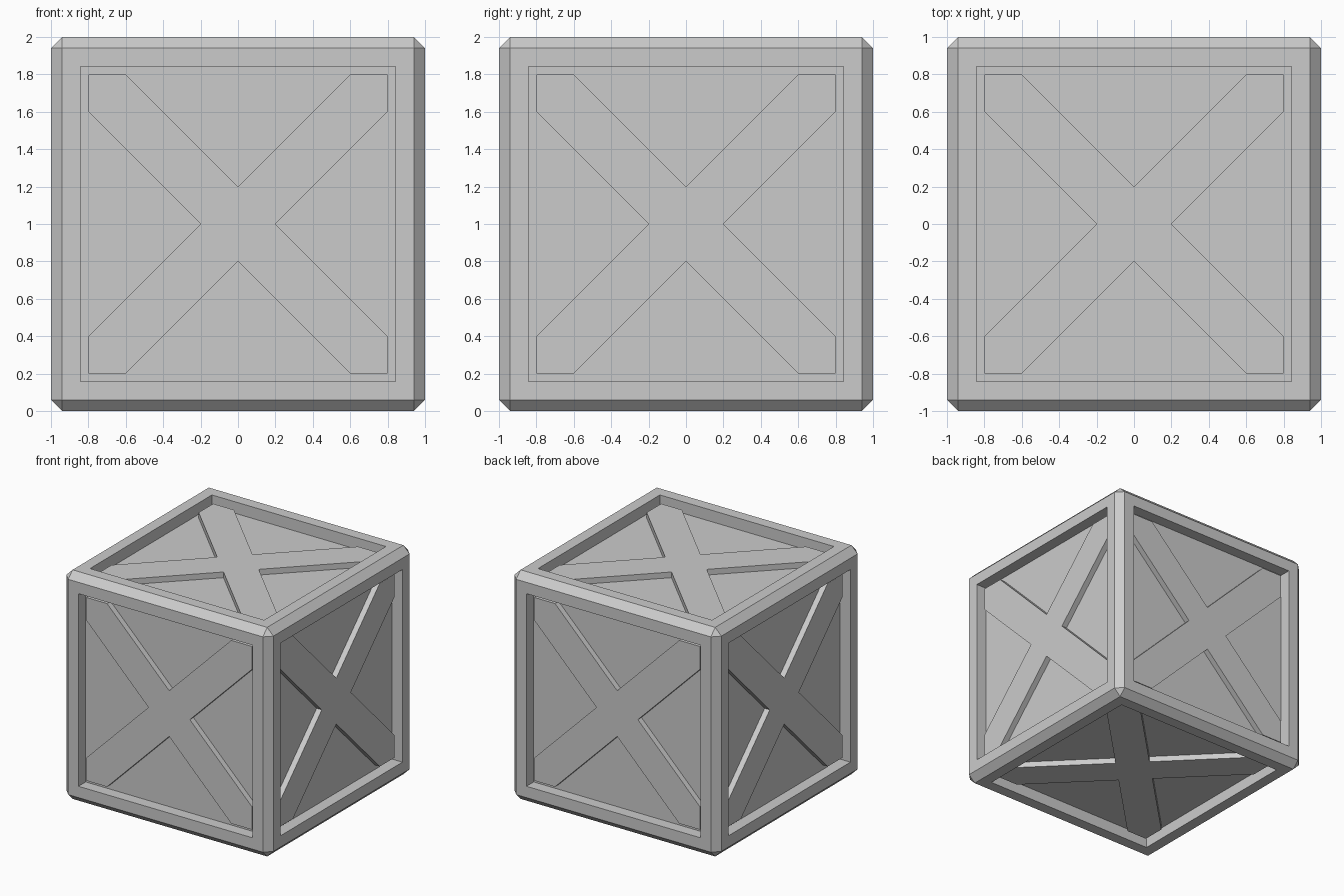
import bpy
import bmesh
from mathutils import Matrix, Vector

HALF = 1.0            # half of the crate side
CHAMFER = 0.06        # bevel along every edge
OPENING = 0.8         # half size of the recessed panels
PANEL_DEPTH = 0.1
BRACE_DEPTH = 0.05
BRACE_CUT = 0.2       # half of the brace width, measured along an axis

default = bpy.data.objects.get("Cube")
if default:
    bpy.data.objects.remove(default, do_unlink=True)

grey = bpy.data.materials.new("light_grey")
grey.use_nodes = True
grey.diffuse_color = (0.6, 0.6, 0.6, 1)
grey.node_tree.nodes["Principled BSDF"].inputs["Base Color"].default_value = grey.diffuse_color


def add_object(name, bm):
    bmesh.ops.recalc_face_normals(bm, faces=bm.faces)
    mesh = bpy.data.meshes.new(name)
    bm.to_mesh(mesh)
    bm.free()
    mesh.materials.append(grey)
    obj = bpy.data.objects.new(name, mesh)
    obj.location.z = HALF
    bpy.context.collection.objects.link(obj)
    return obj


# Crate body: chamfered cube with a sunken panel in each side
bm = bmesh.new()
bmesh.ops.create_cube(bm, size=2 * HALF)
bmesh.ops.bevel(bm, geom=bm.edges[:], offset=CHAMFER, offset_type='OFFSET',
                segments=1, affect='EDGES')
sides = [f for f in bm.faces if f.calc_area() > 1]
bmesh.ops.inset_individual(bm, faces=sides, thickness=HALF - CHAMFER - OPENING)
for panel in bmesh.ops.extrude_discrete_faces(bm, faces=sides)["faces"]:
    bmesh.ops.translate(bm, verts=panel.verts, vec=-PANEL_DEPTH * panel.normal)
add_object("crate_body", bm)

# Cross brace: one quarter of the outline, turned four times
quarter = [(BRACE_CUT, 0), (OPENING, OPENING - BRACE_CUT),
           (OPENING, OPENING), (OPENING - BRACE_CUT, OPENING)]
outline = [Matrix.Rotation(n * 1.5707963, 2) @ Vector(p)
           for n in range(4) for p in quarter]

directions = {"front": (0, -1, 0), "back": (0, 1, 0), "left": (1, 0, 0),
              "right": (-1, 0, 0), "top": (0, 0, 1), "bottom": (0, 0, -1)}
for side, direction in directions.items():
    bm = bmesh.new()
    face = bm.faces.new([bm.verts.new((p.x, p.y, HALF - PANEL_DEPTH)) for p in outline])
    raised = bmesh.ops.extrude_face_region(bm, geom=[face])["geom"]
    bmesh.ops.translate(bm, verts=[v for v in raised if isinstance(v, bmesh.types.BMVert)],
                        vec=(0, 0, PANEL_DEPTH - BRACE_DEPTH))
    turn = Vector(direction).to_track_quat('Z', 'Y').to_matrix()
    bmesh.ops.transform(bm, matrix=turn.to_4x4(), verts=bm.verts)
    add_object(side + "_cross_brace", bm)
